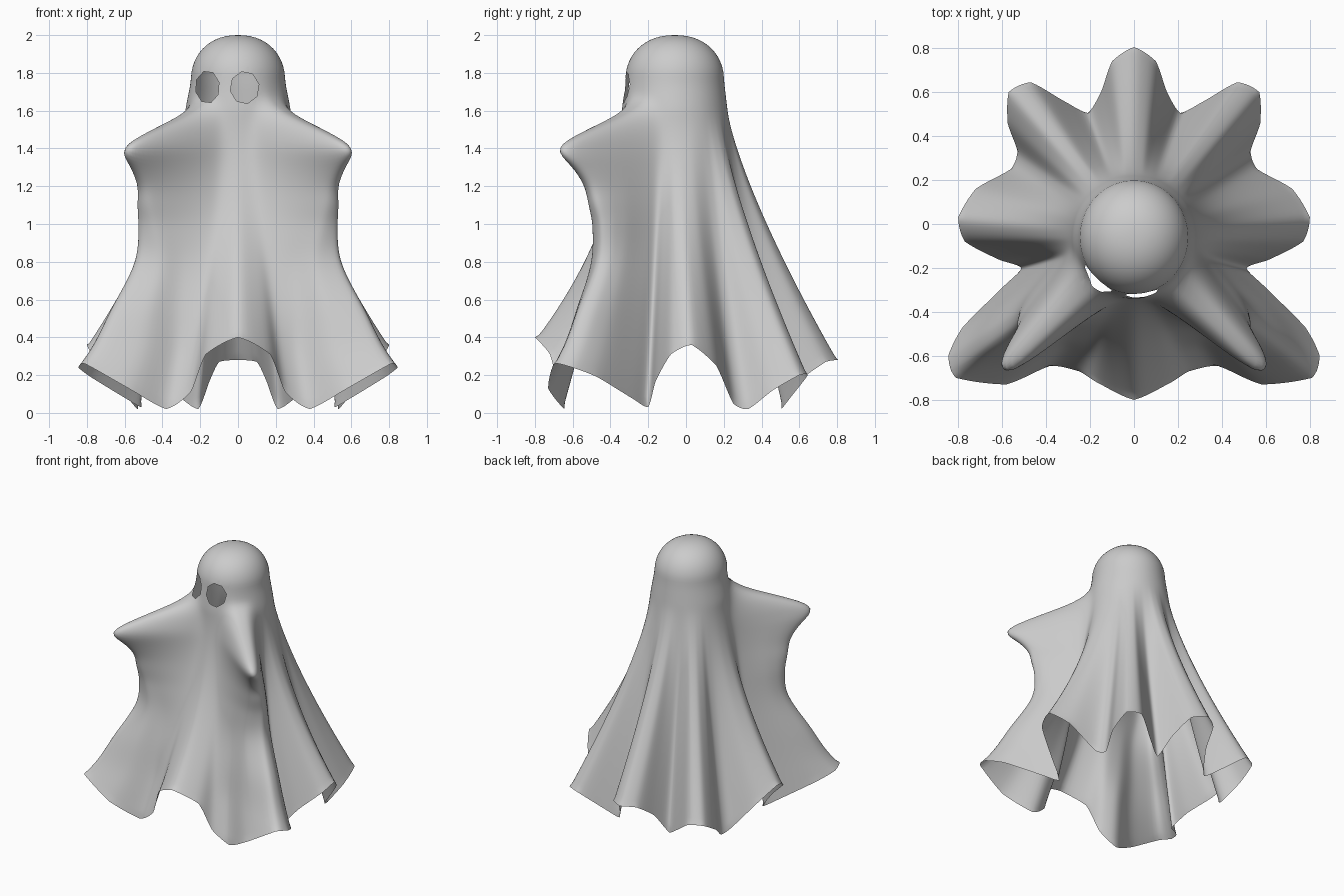
import bpy, bmesh, math
from mathutils import Vector

if "Cube" in bpy.data.objects:
    bpy.data.objects.remove(bpy.data.objects["Cube"])

CENTRE_Y = -0.06
NECK_Z = 1.6
DOME_Z = 1.75

# Hem of the cloth on the left side, front to back; raised on folds, low between
HALF_HEM = [
    (0, -.8, .4), (.17, -.72, .31), (.25, -.67, .11), (.38, -.645, .02),
    (.58, -.73, .13), (.81, -.7, .26), (.845, -.6, .24), (.78, -.47, .19), (.6, -.29, .08),
    (.51, -.2, .03), (.62, -.16, .17), (.77, -.08, .31), (.8, .03, .36), (.72, .16, .25),
    (.56, .25, .05), (.53, .33, .02), (.575, .46, .12), (.57, .6, .2), (.47, .645, .2),
    (.32, .56, .09), (.21, .505, .02), (.15, .6, .17), (.1, .74, .27), (0, .805, .28),
]
# Outward pull of an arm by height
ARM = [(.3, 0), (.55, .05), (.8, .08), (1, .19), (1.1, .26), (1.2, .32), (1.3, .43),
       (1.37, .53), (1.42, .53), (1.52, .29), (1.58, .12), (1.67, 0)]
ARM_ANGLE = 45


def catmull(a, b, c, d, t):
    return 0.5 * (2 * b + (c - a) * t + (2 * a - 5 * b + 4 * c - d) * t * t
                  + (3 * b - a - 3 * c + d) * t ** 3)


def arm_slope(i):
    if i in (0, len(ARM) - 1):
        return 0
    return (ARM[i + 1][1] - ARM[i - 1][1]) / (ARM[i + 1][0] - ARM[i - 1][0])


def arm_pull(z):
    """Smooth curve through the arm heights."""
    for i in range(len(ARM) - 1):
        (z0, p0), (z1, p1) = ARM[i], ARM[i + 1]
        if z0 <= z <= z1:
            w = z1 - z0
            t = (z - z0) / w
            s = t * t * (3 - 2 * t)
            return (p0 + (p1 - p0) * s + w * arm_slope(i) * t * (1 - t) ** 2
                    - w * arm_slope(i + 1) * t * t * (1 - t))
    return 0


def sheet_point(hem, z):
    """Point of the sheet at height z on the fold line ending at hem."""
    angle = math.atan2(hem.y - CENTRE_Y, hem.x)
    # head, widening slightly to the neck
    dome = max(0, (z - DOME_Z) / (2 - DOME_Z))
    scale = max(0, 1 - dome ** 2.2) ** (1 / 2.2)
    widen = min(1, max(0, (DOME_Z - z) / (DOME_Z - NECK_Z)))
    x = (.25 + .03 * widen) * scale * math.cos(angle)
    y = CENTRE_Y + (.262 + .018 * widen) * scale * math.sin(angle)
    # drape from the neck out to the hem, steeper at the front
    fall = max(0, (NECK_Z - z) / (NECK_Z - hem.z))
    k = fall ** (1.2 + hem.z * (1.2 - .85 * math.sin(angle)))
    x += (hem.x - x) * k
    y += (hem.y - y) * k
    # raised arms
    off = abs(math.degrees(angle) + 90) - (90 - ARM_ANGLE)
    pull = arm_pull(z) * math.exp(-abs(off / 19) ** 2.6)
    aim = math.radians(32 + 14 * min(1, max(0, (z - 1) / .4)))
    side = 1 if x > 0 else -1
    return Vector((x + side * pull * math.cos(aim), y - pull * math.sin(aim), z))


# Closed hem loop, its corners half rounded
loop = [Vector(p) for p in HALF_HEM]
loop += [Vector((-p.x, p.y, p.z)) for p in reversed(loop[1:-1])]
n = len(loop)
STEPS = 6
hem = []
for i in range(n):
    a, b, c, d = (loop[(i + j) % n] for j in (-1, 0, 1, 2))
    for s in range(STEPS):
        hem.append(catmull(a, b, c, d, s / STEPS).lerp(b.lerp(c, s / STEPS), .5))

# Sheet: dome rows, then drape rows
bm = bmesh.new()
crown = bm.verts.new((0, CENTRE_Y, 2))
columns = []
DOME_ROWS, DRAPE_ROWS = 14, 70
for h in hem:
    zs = [DOME_Z + (2 - DOME_Z) * math.cos(i / DOME_ROWS * math.pi / 2)
          for i in range(1, DOME_ROWS + 1)]
    zs += [DOME_Z + (h.z - DOME_Z) * i / DRAPE_ROWS for i in range(1, DRAPE_ROWS + 1)]
    columns.append([bm.verts.new(sheet_point(h, z)) for z in zs])
for a, b in zip(columns, columns[1:] + columns[:1]):
    bm.faces.new((crown, a[0], b[0]))
    for i in range(len(a) - 1):
        bm.faces.new((a[i], a[i + 1], b[i + 1], b[i]))

# Relax the folds slightly, keeping the hem fixed
inner = [v for v in bm.verts if not v.is_boundary and v.co.z < NECK_Z + .2]
for _ in range(5):
    bmesh.ops.smooth_vert(bm, verts=inner, factor=.5,
                          use_axis_x=True, use_axis_y=True, use_axis_z=True)


def cut_eye(cx, cz, rx, rz, turn):
    """Cut an eight-sided hole through the front of the sheet."""
    pts = []
    for i in range(8):
        a = math.tau * i / 8 + turn
        pts.append(Vector((cx + rx * math.cos(a), 0, cz + rz * math.sin(a))))
    planes = []
    for p, q in zip(pts, pts[1:] + pts[:1]):
        d = q - p
        planes.append((p, Vector((d.z, 0, -d.x)).normalized()))

    def near():
        return [f for f in bm.faces if f.calc_center_median().y < -.1
                and abs(f.calc_center_median().x - cx) < rx * 1.15
                and abs(f.calc_center_median().z - cz) < rz * 1.15]

    for p, normal in planes:
        faces = near()
        geom = faces + list({e for f in faces for e in f.edges}) + list({v for f in faces for v in f.verts})
        bmesh.ops.bisect_plane(bm, geom=geom, plane_co=p, plane_no=normal)
    inside = [f for f in near()
              if all((f.calc_center_median() - p).dot(no) < 0 for p, no in planes)]
    bmesh.ops.delete(bm, geom=inside, context='FACES')


cut_eye(-.162, 1.725, .064, .086, .3)
cut_eye(.035, 1.722, .077, .086, .2)
bmesh.ops.recalc_face_normals(bm, faces=bm.faces)
mesh = bpy.data.meshes.new("ghost_sheet")
bm.to_mesh(mesh)
bm.free()
sheet = bpy.data.objects.new("ghost_sheet", mesh)
bpy.context.collection.objects.link(sheet)

# Cloth colour
cloth = bpy.data.materials.new("cloth_grey")
cloth.use_nodes = True
colour = (.6, .6, .6, 1)
cloth.diffuse_color = colour
cloth.node_tree.nodes["Principled BSDF"].inputs["Base Color"].default_value = colour
mesh.materials.append(cloth)
mesh.shade_smooth()
